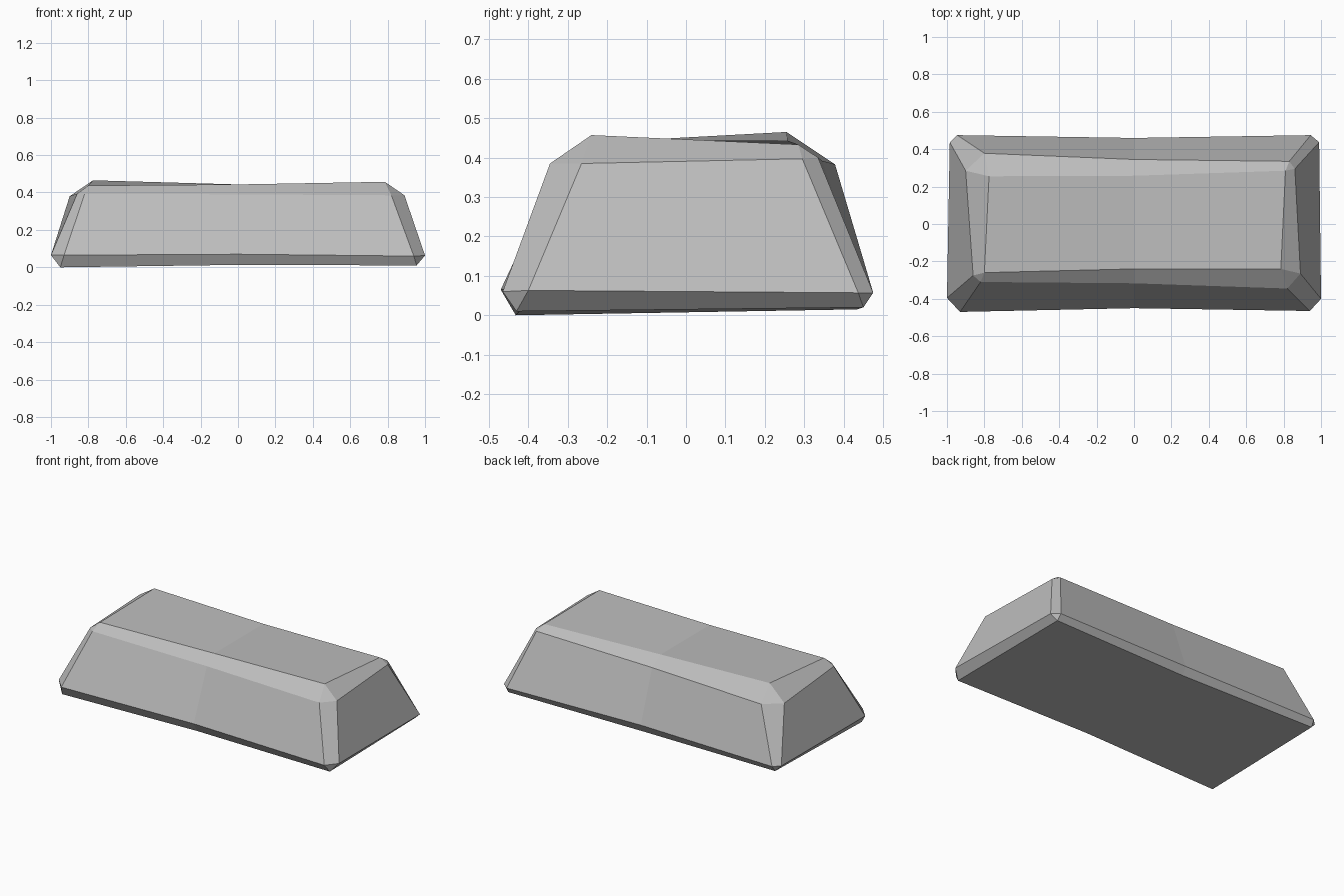
import bpy
import bmesh

default_cube = bpy.data.objects.get("Cube")
if default_cube:
    bpy.data.objects.remove(default_cube, do_unlink=True)


def make_material(name, colour):
    material = bpy.data.materials.new(name)
    material.use_nodes = True
    material.diffuse_color = colour
    shader = next(n for n in material.node_tree.nodes if n.type == "BSDF_PRINCIPLED")
    shader.inputs["Base Color"].default_value = colour
    return material


bm = bmesh.new()
verts = {}


def add_corner(side, depth, level, cap, wall, end):
    """Chamfered corner: one point each on the cap, the long wall and the end."""
    for part, point in (("cap", cap), ("wall", wall), ("end", end)):
        verts[side, depth, level, part] = bm.verts.new(point)


def add_middle(depth, level, cap, wall):
    """Points halfway along a long edge, where the bar sags slightly."""
    for part, (y, z) in (("cap", cap), ("wall", wall)):
        verts["mid", depth, level, part] = bm.verts.new((0, y, z))


def add_face(*keys):
    bm.faces.new([verts[key] for key in keys])


# Hand-hewn upper corners
add_corner("left", "front", "top", (.785, -.24, .457), (.82, -.345, .385), (.89, -.265, .385))
add_corner("left", "back", "top", (.81, .285, .433), (.83, .335, .4), (.86, .295, .397))
add_corner("right", "front", "top", (-.8, -.26, .437), (-.82, -.31, .393), (-.86, -.275, .393))
add_corner("right", "back", "top", (-.775, .255, .465), (-.8, .378, .383), (-.9, .285, .38))

# Wider lower corners
add_corner("left", "front", "base", (.955, -.43, .01), (.94, -.465, .06), (1, -.4, .063))
add_corner("left", "back", "base", (.95, .45, .02), (.945, .475, .057), (.99, .437, .057))
add_corner("right", "front", "base", (-.95, -.432, 0), (-.93, -.47, .065), (-1, -.395, .065))
add_corner("right", "back", "base", (-.95, .45, .02), (-.945, .475, .057), (-.985, .437, .057))

# Middle of each long edge
add_middle("front", "top", (-.24, .443), (-.317, .39))
add_middle("back", "top", (.258, .443), (.345, .392))
add_middle("front", "base", (-.42, .013), (-.45, .07))
add_middle("back", "base", (.435, .015), (.46, .065))

# Top, underside, long walls and long chamfers, each in two halves
for a, b in (("right", "mid"), ("mid", "left")):
    for level in ("top", "base"):
        add_face((a, "front", level, "cap"), (b, "front", level, "cap"),
                 (b, "back", level, "cap"), (a, "back", level, "cap"))
    for depth in ("front", "back"):
        add_face((a, depth, "base", "wall"), (b, depth, "base", "wall"),
                 (b, depth, "top", "wall"), (a, depth, "top", "wall"))
        for level in ("top", "base"):
            add_face((a, depth, level, "wall"), (b, depth, level, "wall"),
                     (b, depth, level, "cap"), (a, depth, level, "cap"))

# Ends with their chamfers, and the small corner facets
for side in ("left", "right"):
    add_face((side, "front", "base", "end"), (side, "back", "base", "end"),
             (side, "back", "top", "end"), (side, "front", "top", "end"))
    for level in ("top", "base"):
        add_face((side, "front", level, "end"), (side, "back", level, "end"),
                 (side, "back", level, "cap"), (side, "front", level, "cap"))
        for depth in ("front", "back"):
            add_face(*[(side, depth, level, part) for part in ("cap", "wall", "end")])
    for depth in ("front", "back"):
        add_face((side, depth, "base", "wall"), (side, depth, "base", "end"),
                 (side, depth, "top", "end"), (side, depth, "top", "wall"))

bmesh.ops.recalc_face_normals(bm, faces=bm.faces[:])
mesh = bpy.data.meshes.new("metal_ingot")
bm.to_mesh(mesh)
bm.free()
mesh.materials.append(make_material("plain grey metal", (0.51, 0.51, 0.51, 1)))
ingot = bpy.data.objects.new("metal_ingot", mesh)
bpy.context.scene.collection.objects.link(ingot)
